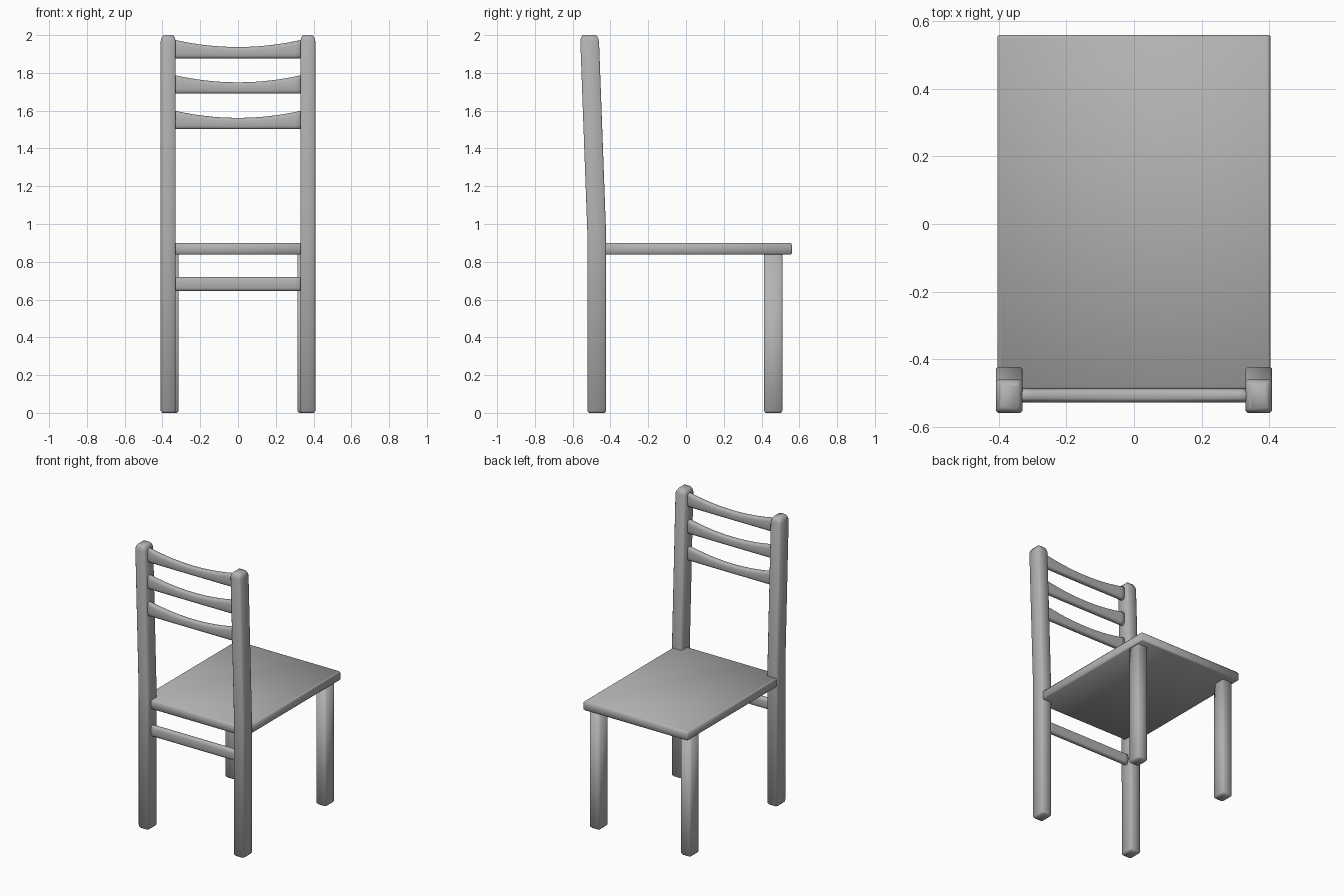
import bpy, bmesh
from math import cos, sin, pi

if "Cube" in bpy.data.objects:
    bpy.data.objects.remove(bpy.data.objects["Cube"])

# Mid-grey paint shared by every part
grey = bpy.data.materials.new("grey_paint")
grey.diffuse_color = (0.45, 0.45, 0.45, 1)
grey.use_nodes = True
grey.node_tree.nodes["Principled BSDF"].inputs["Base Color"].default_value = grey.diffuse_color


def loft(name, rings, mirror=False):
    """Skin a list of equal-length closed rings, cap both ends, shade smooth."""
    bm = bmesh.new()
    loops = [[bm.verts.new(p) for p in ring] for ring in rings]
    n = len(loops[0])
    for a, b in zip(loops, loops[1:]):
        for i in range(n):
            j = (i + 1) % n
            bm.faces.new((a[i], a[j], b[j], b[i]))
    bm.faces.new(loops[0])
    bm.faces.new(loops[-1])
    bmesh.ops.recalc_face_normals(bm, faces=bm.faces)
    for f in bm.faces:
        f.smooth = True
    mesh = bpy.data.meshes.new(name)
    bm.to_mesh(mesh)
    bm.free()
    mesh.materials.append(grey)
    obj = bpy.data.objects.new(name, mesh)
    bpy.context.collection.objects.link(obj)
    if mirror:
        obj.modifiers.new("Mirror", 'MIRROR')
    return obj


def section(cx, cy, z, w, d, c):
    """Horizontal rectangle with chamfered corners."""
    x, y = w / 2, d / 2
    return [(cx + px, cy + py, z) for px, py in (
        (x, y - c), (x - c, y), (c - x, y), (-x, y - c),
        (-x, c - y), (c - x, -y), (x - c, -y), (x, c - y))]


def power(v, e):
    return abs(v) ** e * (1 if v >= 0 else -1)


def slat(name, bottom, top_end, top_mid, y, thick=0.042, half=0.345, n=16):
    """Cross bar with a rounded section and a dished top edge."""
    rings = []
    for i in range(n + 1):
        t = 2 * i / n - 1
        top = top_mid + (top_end - top_mid) * t * t
        mid, h = (top + bottom) / 2, (top - bottom) / 2
        rings.append([(t * half,
                       y + thick / 2 * power(cos(a), 0.65),
                       mid + h * power(sin(a), 0.65))
                      for a in (2 * pi * k / 20 for k in range(20))])
    return loft(name, rings)


# Back posts: upright to the seat, then leaning back, with softened tops
W, D = 0.079, 0.099
loft("back_post", [section(0.3695, y, z, W - 2 * i, D - 2 * i, 0.007) for y, z, i in (
    (-0.472, 0.0, 0.008),
    (-0.472, 0.01, 0.0),
    (-0.473, 0.96, 0.0),
    (-0.510, 1.968, 0.0),
    (-0.511, 1.987, 0.005),
    (-0.512, 2.0, 0.014))], mirror=True)

# Front legs
loft("front_leg", [section(0.353, 0.462, z, 0.077 - 2 * i, 0.097 - 2 * i, 0.007) for z, i in (
    (0.0, 0.008), (0.01, 0.0), (0.85, 0.0))], mirror=True)

# Seat board with eased edges
loft("seat", [section(0, 0.035, z, 0.808 - 2 * i, 1.05 - 2 * i, 0.004) for z, i in (
    (0.838, 0.006), (0.845, 0.0), (0.892, 0.0), (0.90, 0.006))])

# Back slats
for k, bottom in enumerate((1.502, 1.69, 1.877)):
    slat(f"back_slat_{k + 1}", bottom, bottom + 0.1, bottom + 0.06, -0.508)

# Straight stretcher under the seat
slat("rear_stretcher", 0.645, 0.72, 0.72, -0.471)
